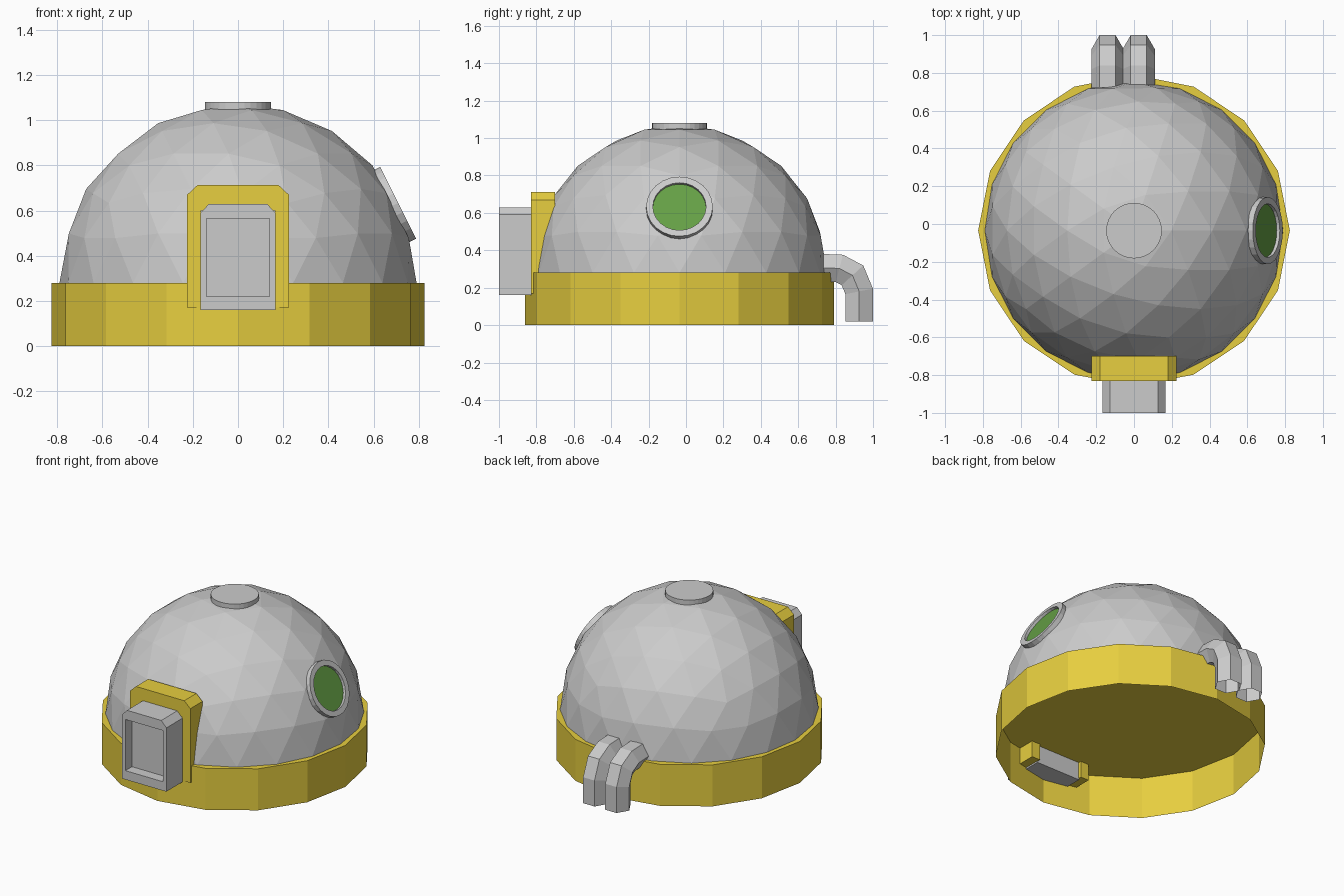
import bpy, bmesh
from math import cos, sin, pi
from mathutils import Vector, Matrix

if "Cube" in bpy.data.objects:
    bpy.data.objects.remove(bpy.data.objects["Cube"])

CY = -0.035          # y of the dome axis
RIM = 0.28           # height of the base
R = 0.79             # dome radius


def material(name, color):
    m = bpy.data.materials.new(name)
    m.diffuse_color = (*color, 1)
    m.use_nodes = True
    m.node_tree.nodes["Principled BSDF"].inputs["Base Color"].default_value = m.diffuse_color
    return m


GOLD = material("gold_paint", (0.80, 0.62, 0.05))
GREEN = material("green_glass", (0.13, 0.35, 0.06))


def finish(name, bm, mat=None):
    bmesh.ops.recalc_face_normals(bm, faces=bm.faces[:])
    me = bpy.data.meshes.new(name)
    bm.to_mesh(me)
    bm.free()
    ob = bpy.data.objects.new(name, me)
    bpy.context.collection.objects.link(ob)
    if mat:
        me.materials.append(mat)
    return ob


def loft(bm, rings, closed=False):
    """Skin a list of equal-length vertex rings with quads."""
    pairs = list(zip(rings, rings[1:])) + ([(rings[-1], rings[0])] if closed else [])
    for a, b in pairs:
        for i in range(len(a)):
            j = (i + 1) % len(a)
            bm.faces.new((a[i], a[j], b[j], b[i]))


def circle(bm, r, z, n):
    return [bm.verts.new((r * cos(2 * pi * i / n), r * sin(2 * pi * i / n), z)) for i in range(n)]


def lathe(name, profile, n, matrix, mat=None, cap=False, closed=False):
    """Turn (radius, height) points about z; cap closes the last ring."""
    bm = bmesh.new()
    rings = [circle(bm, r, z, n) for r, z in profile]
    if len(rings) > 1:
        loft(bm, rings, closed)
    if cap:
        bm.faces.new(rings[-1])
    bm.transform(matrix)
    return finish(name, bm, mat)


def extrude_profile(bm, half, y0, y1):
    """Mirror a right-hand half outline (x, z) and extrude it from y0 to y1."""
    pts = half + [(-x, z) for x, z in reversed(half)]
    front = [bm.verts.new((x, y0, z)) for x, z in pts]
    back = [bm.verts.new((x, y1, z)) for x, z in pts]
    loft(bm, [front, back])
    face = bm.faces.new(front)
    bm.faces.new(back)
    return face


axis = Matrix.Translation((0, CY, 0))

# base: 16-sided drum, open underneath
lathe("base_drum", [(0.825, 0), (0.825, RIM)], 16, axis, GOLD, cap=True)

# dome: upper half of an icosphere, flattened under the porthole
bm = bmesh.new()
bmesh.ops.create_icosphere(bm, subdivisions=3, radius=R)
port_dir = Vector((0.8944, 0, 0.4472))
tip = max(bm.verts, key=lambda v: v.co.dot(port_dir))
tip.co = port_dir * 0.763
bmesh.ops.bisect_plane(bm, geom=bm.verts[:] + bm.edges[:] + bm.faces[:],
                       plane_co=(0, 0, 0), plane_no=(0, 0, 1), clear_inner=True)
bm.transform(Matrix.Translation((0, CY, RIM)))
finish("dome", bm)

# roof hatch
lathe("roof_hatch", [(0.147, 1.03), (0.147, 1.08)], 32, axis, cap=True)

# porthole: ring and recessed glass
port = Matrix.Translation((0, CY, RIM)) @ port_dir.to_track_quat('Z', 'Y').to_matrix().to_4x4()
lathe("porthole_ring", [(0.178, 0.755), (0.178, 0.792), (0.142, 0.792), (0.142, 0.755)],
      24, port, closed=True)
lathe("porthole_glass", [(0.144, 0.774)], 24, port, GREEN, cap=True)

# door surround: arch around the doorway
bm = bmesh.new()
extrude_profile(bm, [(0.163, 0.60), (0.163, 0.17), (0.225, 0.17), (0.225, 0.67), (0.18, 0.712)],
                -0.83, -0.70)
finish("door_surround", bm, GOLD)

# airlock: chamfered box with a recessed door panel
bm = bmesh.new()
front = extrude_profile(bm, [(0.166, 0.16), (0.166, 0.59), (0.128, 0.63)], -1.0, -0.72)
bmesh.ops.delete(bm, geom=[front], context='FACES_ONLY')
bm.verts.ensure_lookup_table()
outer = bm.verts[:6]
rect = [(0.14, 0.22), (0.14, 0.565), (-0.14, 0.565), (-0.14, 0.22)]
lip = [bm.verts.new((x, -1.0, z)) for x, z in rect]
floor = [bm.verts.new((x, -0.93, z)) for x, z in rect]
loft(bm, [lip, floor])
bm.faces.new(floor)
for f in ((outer[0], outer[1], lip[1], lip[0]), (outer[1], outer[2], lip[1]),
          (outer[2], outer[3], lip[2], lip[1]), (outer[3], outer[4], lip[2]),
          (outer[4], outer[5], lip[3], lip[2]), (outer[5], outer[0], lip[0], lip[3])):
    bm.faces.new(f)
finish("airlock", bm)

# rear pipes: hexagonal tubes bending down to the ground
path = [Vector((0, y, z)) for y, z in
        ((0.72, 0.307), (0.82, 0.303), (0.89, 0.266), (0.926, 0.18), (0.926, 0.02))]
side = Vector((1, 0, 0))
for name, px in (("pipe_left", -0.14), ("pipe_right", 0.025)):
    bm = bmesh.new()
    rings = []
    for i, p in enumerate(path):
        before = (p - path[i - 1]).normalized() if i else (path[1] - p).normalized()
        after = (path[i + 1] - p).normalized() if i < len(path) - 1 else before
        t = (before + after).normalized()
        up = side.cross(t) / t.dot(before)
        rings.append([bm.verts.new(p + side * (px + 0.085 * cos(k * pi / 3))
                                   + up * 0.085 * sin(k * pi / 3)) for k in range(6)])
    loft(bm, rings)
    finish(name, bm)
